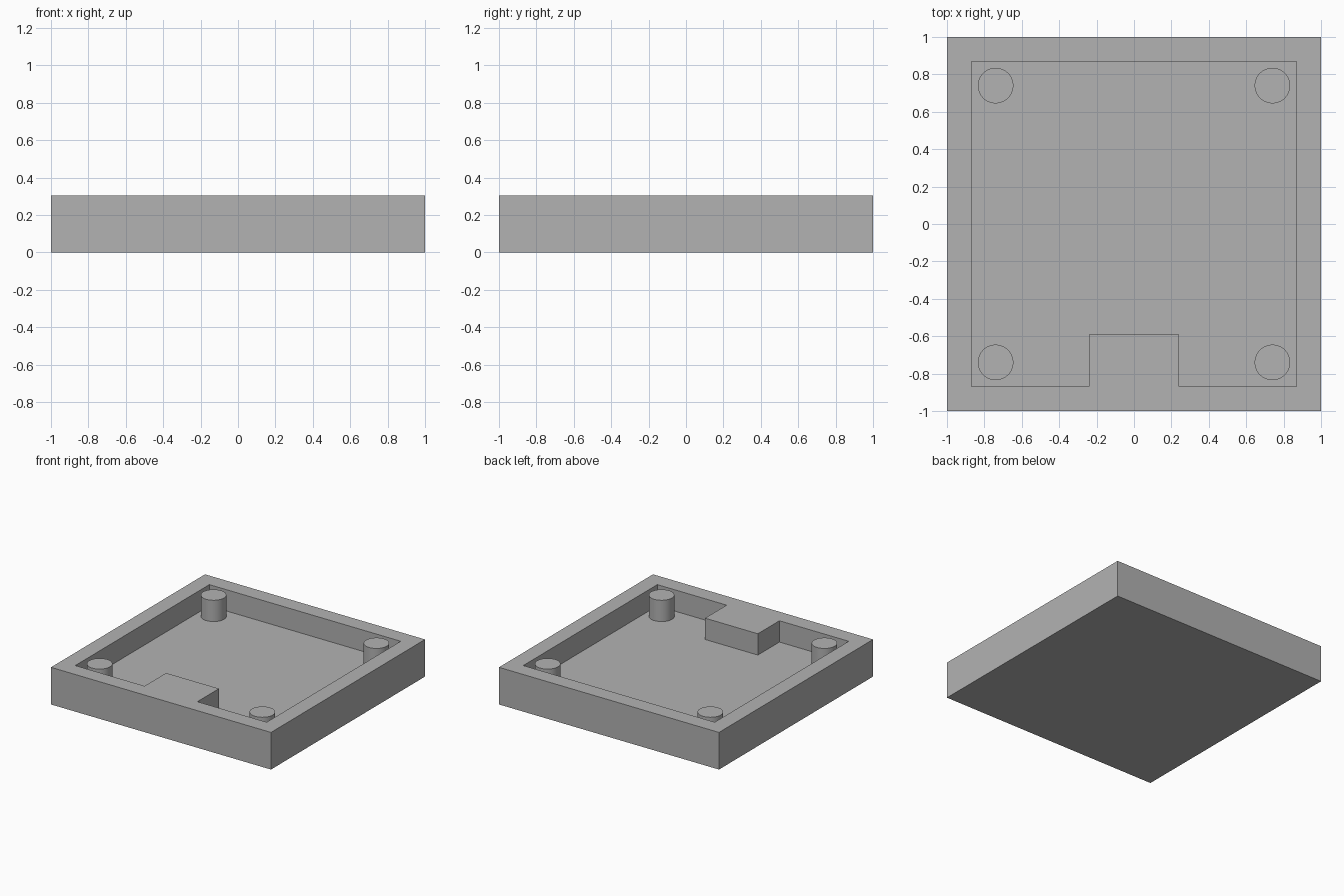
import bpy
import bmesh

cube = bpy.data.objects.get("Cube")
if cube:
    bpy.data.objects.remove(cube, do_unlink=True)

HEIGHT, FLOOR = 0.305, 0.13
INNER, POST, RADIUS = 0.87, 0.74, 0.095
TAB_X, TAB_Y = 0.24, -0.59

grey = bpy.data.materials.new("plain grey")
grey.use_nodes = True
colour = (0.448, 0.448, 0.448, 1)
grey.diffuse_color = colour
grey.node_tree.nodes["Principled BSDF"].inputs["Base Color"].default_value = colour


def ring(bm, outline, z):
    """Closed loop of vertices at one height, with its edges."""
    verts = [bm.verts.new((x, y, z)) for x, y in outline]
    edges = [bm.edges.new((a, b)) for a, b in zip(verts, verts[1:] + verts[:1])]
    return verts, edges


def walls(bm, low, high):
    """Quads joining two matching loops."""
    for i in range(len(low)):
        j = (i + 1) % len(low)
        bm.faces.new((low[i], low[j], high[j], high[i]))


# Tray: square block with a pocket that steps around the front tab
outer = [(-1, -1), (1, -1), (1, 1), (-1, 1)]
pocket = [(-INNER, -INNER), (-TAB_X, -INNER), (-TAB_X, TAB_Y), (TAB_X, TAB_Y),
          (TAB_X, -INNER), (INNER, -INNER), (INNER, INNER), (-INNER, INNER)]
bm = bmesh.new()
base, _ = ring(bm, outer, 0)
rim, rim_edges = ring(bm, outer, HEIGHT)
lip, lip_edges = ring(bm, pocket, HEIGHT)
floor, _ = ring(bm, pocket, FLOOR)
bm.faces.new(base)
bm.faces.new(floor)
walls(bm, base, rim)
walls(bm, floor, lip)
bmesh.ops.triangle_fill(bm, edges=rim_edges + lip_edges, use_beauty=True, normal=(0, 0, 1))
bmesh.ops.recalc_face_normals(bm, faces=bm.faces)
mesh = bpy.data.meshes.new("tray")
bm.to_mesh(mesh)
bm.free()
mesh.materials.append(grey)
bpy.context.collection.objects.link(bpy.data.objects.new("tray", mesh))

# Corner posts: standing on the pocket floor, flush with the rim
for y, end in ((-POST, "front"), (POST, "back")):
    for x, side in ((-POST, "right"), (POST, "left")):
        bpy.ops.mesh.primitive_cylinder_add(
            vertices=64, radius=RADIUS, depth=HEIGHT - FLOOR,
            location=(x, y, (HEIGHT + FLOOR) / 2))
        post = bpy.context.object
        post.name = f"{end}_{side}_post"
        post.data.materials.append(grey)
        bpy.ops.object.shade_smooth_by_angle()
